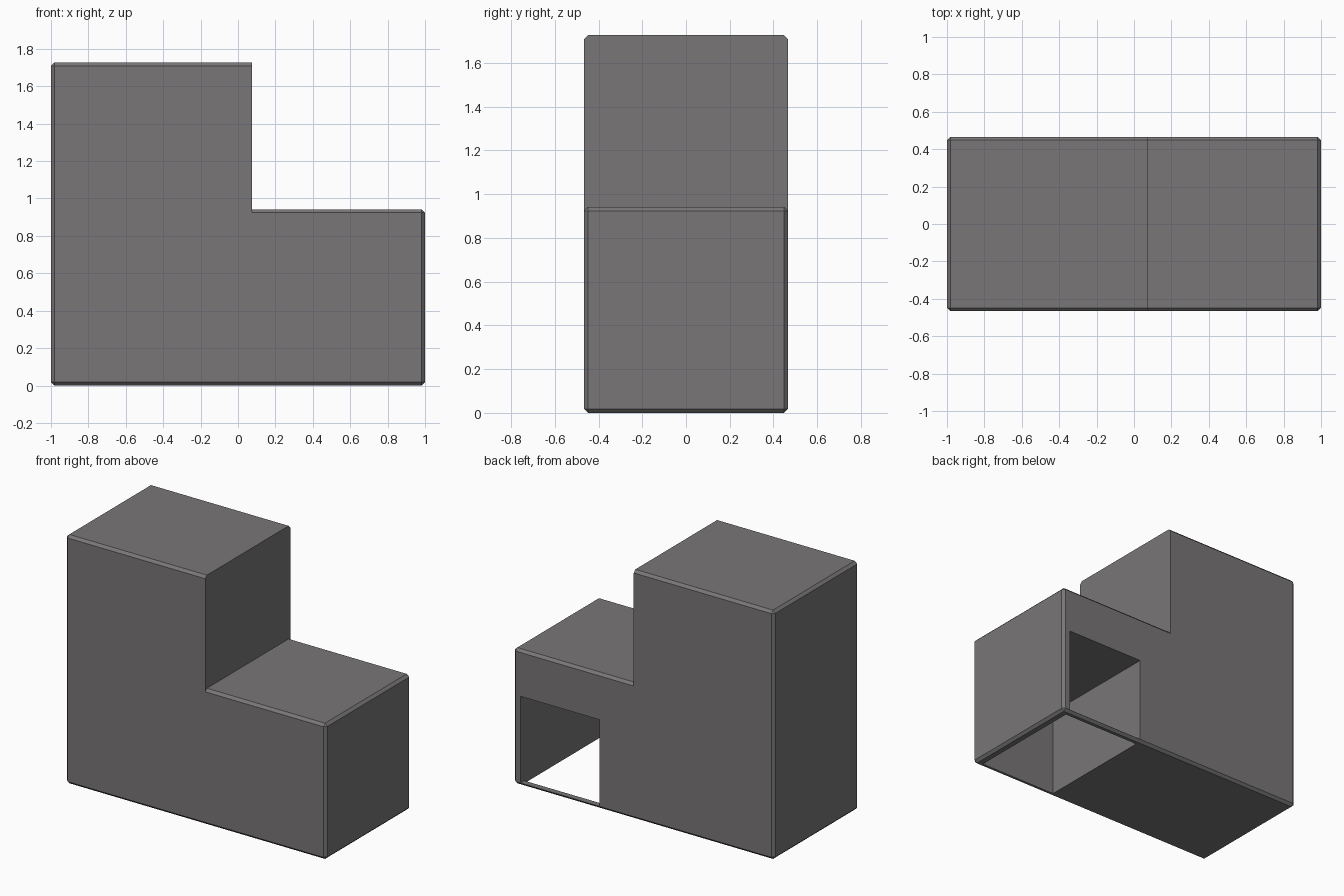
import bpy, bmesh

if "Cube" in bpy.data.objects:
    bpy.data.objects.remove(bpy.data.objects["Cube"])

STEP_X = 0.075      # where the tall half meets the low half
HALF_Y = 0.466
CHAMFER = 0.018

grey = bpy.data.materials.new("warm grey")
grey.diffuse_color = (0.19, 0.182, 0.184, 1)
grey.use_nodes = True
grey.node_tree.nodes["Principled BSDF"].inputs["Base Color"].default_value = grey.diffuse_color


def box(name, lo, hi, chamfer=0):
    """Box between two corners; chamfers every edge not lying on the joint plane."""
    bm = bmesh.new()
    bmesh.ops.create_cube(bm, size=1)
    for v in bm.verts:
        v.co = [hi[i] if v.co[i] > 0 else lo[i] for i in range(3)]
    if chamfer:
        edges = [e for e in bm.edges
                 if not all(abs(v.co.x - STEP_X) < 1e-4 for v in e.verts)]
        bmesh.ops.bevel(bm, geom=edges, offset=chamfer, segments=1,
                        affect='EDGES', clamp_overlap=True)
    bmesh.ops.recalc_face_normals(bm, faces=bm.faces)
    mesh = bpy.data.meshes.new(name)
    bm.to_mesh(mesh)
    bm.free()
    mesh.materials.append(grey)
    obj = bpy.data.objects.new(name, mesh)
    bpy.context.collection.objects.link(obj)
    return obj


def cut(target, cutter):
    mod = target.modifiers.new(cutter.name, 'BOOLEAN')
    mod.operation = 'DIFFERENCE'
    mod.solver = 'EXACT'
    mod.object = cutter
    cutter.hide_render = True
    cutter.display_type = 'WIRE'


# Stepped body: tall half and low half, flush at the joint
tall_block = box("tall_block", (-1, -HALF_Y, 0), (STEP_X, HALF_Y, 1.727), CHAMFER)
low_block = box("low_block", (STEP_X, -HALF_Y, 0), (1, HALF_Y, 0.942), CHAMFER)

# Compartment open at the back and through the floor, leaving a thin rear rail
cut(low_block, box("back_opening_cutter", (0.338, -0.43, 0.019), (0.945, 0.7, 0.62)))
cut(low_block, box("floor_opening_cutter", (0.338, -0.43, -0.2), (0.945, 0.425, 0.3)))

# Apply the cuts
bpy.context.view_layer.update()
mesh = bpy.data.meshes.new_from_object(
    low_block.evaluated_get(bpy.context.evaluated_depsgraph_get()))
low_block.modifiers.clear()
low_block.data = mesh
for obj in list(bpy.data.objects):
    if obj.name.endswith("cutter"):
        bpy.data.objects.remove(obj)
